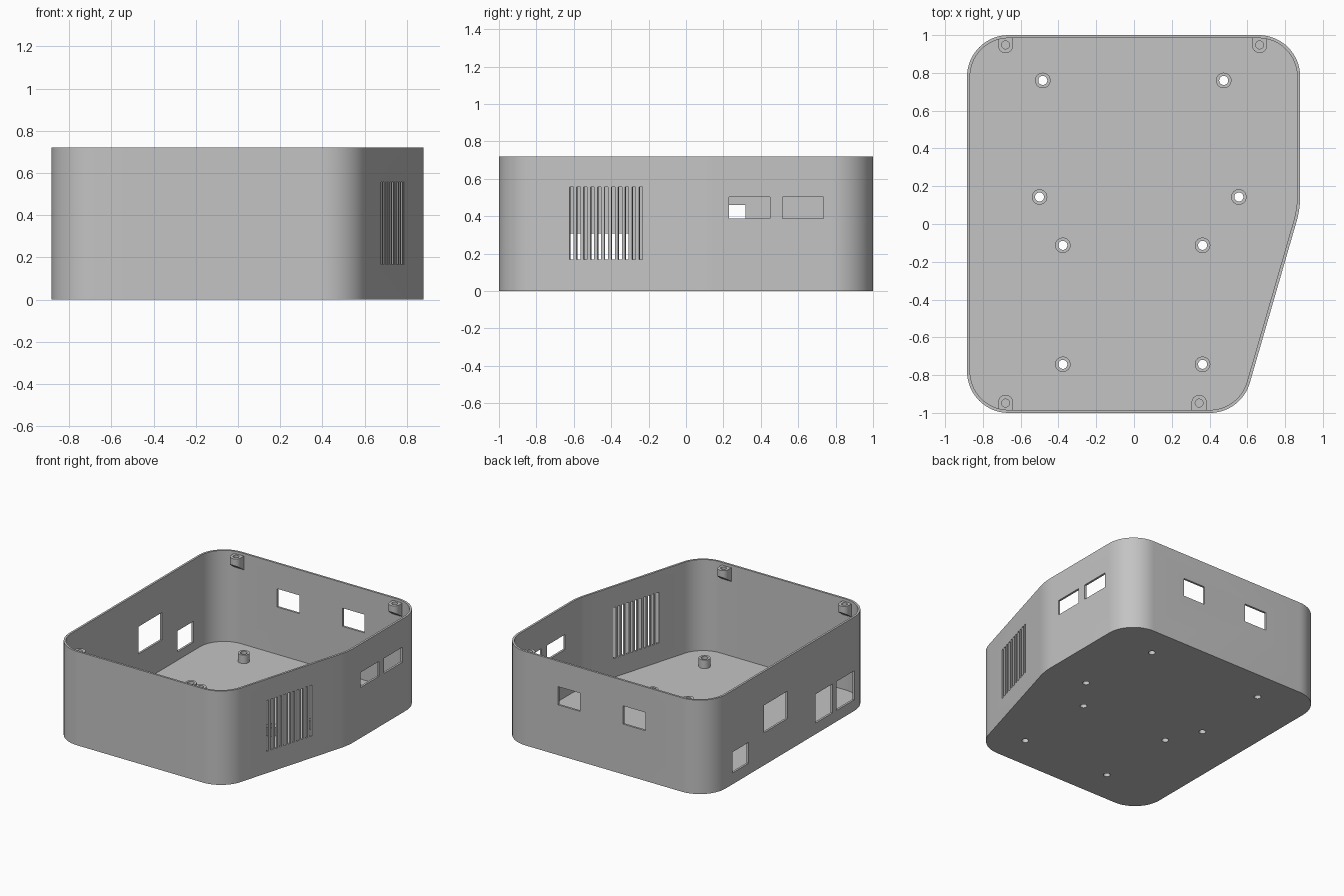
import bpy, bmesh, math
from mathutils import Vector, Matrix

if "Cube" in bpy.data.objects:
    bpy.data.objects.remove(bpy.data.objects["Cube"], do_unlink=True)

HEIGHT, WALL, FLOOR = 0.72, 0.016, 0.022

grey = bpy.data.materials.new("plain grey")
grey.use_nodes = True
grey.diffuse_color = (0.55, 0.55, 0.55, 1)
grey.node_tree.nodes["Principled BSDF"].inputs["Base Color"].default_value = (0.55, 0.55, 0.55, 1)


def finish(name, bm):
    """Turn a bmesh into a named object."""
    bmesh.ops.recalc_face_normals(bm, faces=bm.faces[:])
    mesh = bpy.data.meshes.new(name)
    bm.to_mesh(mesh)
    bm.free()
    obj = bpy.data.objects.new(name, mesh)
    mesh.materials.append(grey)
    bpy.context.collection.objects.link(obj)
    return obj


def activate(obj):
    bpy.ops.object.select_all(action="DESELECT")
    obj.select_set(True)
    bpy.context.view_layer.objects.active = obj


def smooth(obj):
    activate(obj)
    bpy.ops.object.shade_smooth_by_angle(angle=math.radians(30))


def cut(obj, bm):
    """Subtract a bmesh from an object."""
    cutter = finish("cutter", bm)
    cutter.hide_render = True
    mod = obj.modifiers.new("cut", "BOOLEAN")
    mod.operation, mod.solver, mod.object = "DIFFERENCE", "EXACT", cutter
    activate(obj)
    bpy.ops.object.modifier_apply(modifier=mod.name)
    bpy.data.objects.remove(cutter, do_unlink=True)


def add_box(bm, center, size, turn=0.0):
    matrix = (Matrix.Translation(center) @ Matrix.Rotation(turn, 4, "Z")
              @ Matrix.Diagonal((*size, 1)))
    bmesh.ops.create_cube(bm, size=1, matrix=matrix)


def add_drill(bm, x, y, z, radius, depth):
    bmesh.ops.create_cone(bm, cap_ends=True, segments=32, radius1=radius, radius2=radius,
                          depth=depth, matrix=Matrix.Translation((x, y, z)))


def bridge(bm, low, high):
    n = len(low)
    for i in range(n):
        bm.faces.new((low[i], low[(i + 1) % n], high[(i + 1) % n], high[i]))


# Rounded five-sided plan: corner x, y, radius
CORNERS = [(-0.884, -1, 0.22), (0.567, -1, 0.22), (0.88, 0.08, 0.5),
           (0.88, 1, 0.22), (-0.884, 1, 0.22)]


def outline(inset, steps=16):
    points = []
    for i, (x, y, r) in enumerate(CORNERS):
        p = Vector((x, y))
        a = (Vector(CORNERS[i - 1][:2]) - p).normalized()
        b = (Vector(CORNERS[(i + 1) % len(CORNERS)][:2]) - p).normalized()
        angle = math.acos(a.dot(b))
        center = p + (a + b).normalized() * r / math.sin(angle / 2)
        first = p + a * r / math.tan(angle / 2) - center
        start, turn = math.atan2(first.y, first.x), math.pi - angle
        for k in range(steps + 1):
            t = start + turn * k / steps
            points.append(center + Vector((math.cos(t), math.sin(t))) * (r - inset))
    return points


# Open tray: outer wall, rim, inner wall and floor
bm = bmesh.new()
rings = [[bm.verts.new((p.x, p.y, z)) for p in outline(inset)]
         for inset, z in ((0, 0), (0, HEIGHT), (WALL, HEIGHT), (WALL, FLOOR))]
for low, high in zip(rings, rings[1:]):
    bridge(bm, low, high)
bm.faces.new(rings[0][::-1])
bm.faces.new(rings[-1])
tray = finish("case_tray", bm)

# Port windows: range along the wall, then range in height
bm = bmesh.new()
for y0, y1, z0, z1 in ((0.506, 0.7, 0.087, 0.247), (0.033, 0.318, 0.25, 0.46),
                       (-0.511, -0.305, 0.085, 0.307), (-0.777, -0.56, 0.085, 0.307)):
    add_box(bm, (-0.88, (y0 + y1) / 2, (z0 + z1) / 2), (0.1, y1 - y0, z1 - z0))
for y0, y1 in ((0.23, 0.45), (0.515, 0.735)):
    add_box(bm, (0.88, (y0 + y1) / 2, 0.445), (0.1, y1 - y0, 0.115))
for x0, x1 in ((0.198, 0.385), (-0.357, -0.166)):
    add_box(bm, ((x0 + x1) / 2, 1, 0.455), (x1 - x0, 0.1, 0.14))

# Vent slots through the slanted wall
slant = Vector((0.88 - 0.567, 1.08))
for i in range(11):
    y = -0.612 + 0.037 * i
    x = 0.567 + (y + 1) * slant.x / slant.y
    add_box(bm, (x, y, 0.362), (0.1, 0.02, 0.39), -math.atan2(slant.x, slant.y))

# Screw holes through the floor
POSTS = [(-0.483, 0.76), (0.475, 0.76), (-0.5, 0.143), (0.555, 0.143),
         (-0.377, -0.113), (0.363, -0.113), (-0.377, -0.743), (0.363, -0.743)]
for x, y in POSTS:
    add_drill(bm, x, y, 0, 0.024, 0.1)
cut(tray, bm)
smooth(tray)

# Hollow standoffs on the floor
for i, (x, y) in enumerate(POSTS):
    bm = bmesh.new()
    loops = []
    for r, z in ((0.041, FLOOR), (0.041, 0.087), (0.024, 0.087), (0.024, FLOOR)):
        loops.append([bm.verts.new((x + r * math.cos(k * math.tau / 32),
                                    y + r * math.sin(k * math.tau / 32), z))
                      for k in range(32)])
    for low, high in zip(loops, loops[1:] + loops[:1]):
        bridge(bm, low, high)
    smooth(finish(f"standoff_{i + 1}", bm))

# Lid screw tabs: U-shaped plan with a sloped underside
for name, x, side in (("back_right", -0.68, 1), ("back_left", 0.665, 1),
                      ("front_right", -0.68, -1), ("front_left", 0.345, -1)):
    bm = bmesh.new()
    plan = [(0.04, 0.988)]
    for k in range(17):
        t = math.pi * k / 16
        plan.append((0.04 * math.cos(t), 0.945 - 0.04 * math.sin(t)))
    plan.append((-0.04, 0.988))
    top = [bm.verts.new((x + px, side * py, 0.7)) for px, py in plan]
    low = [bm.verts.new((x + px, side * py, 0.65 - 0.7 * (py - 0.905))) for px, py in plan]
    bridge(bm, low, top)
    bm.faces.new(top)
    bm.faces.new(low[::-1])
    tab = finish(f"screw_tab_{name}", bm)
    bm = bmesh.new()
    add_drill(bm, x, side * 0.948, 0.69, 0.021, 0.08)
    cut(tab, bm)
    smooth(tab)
